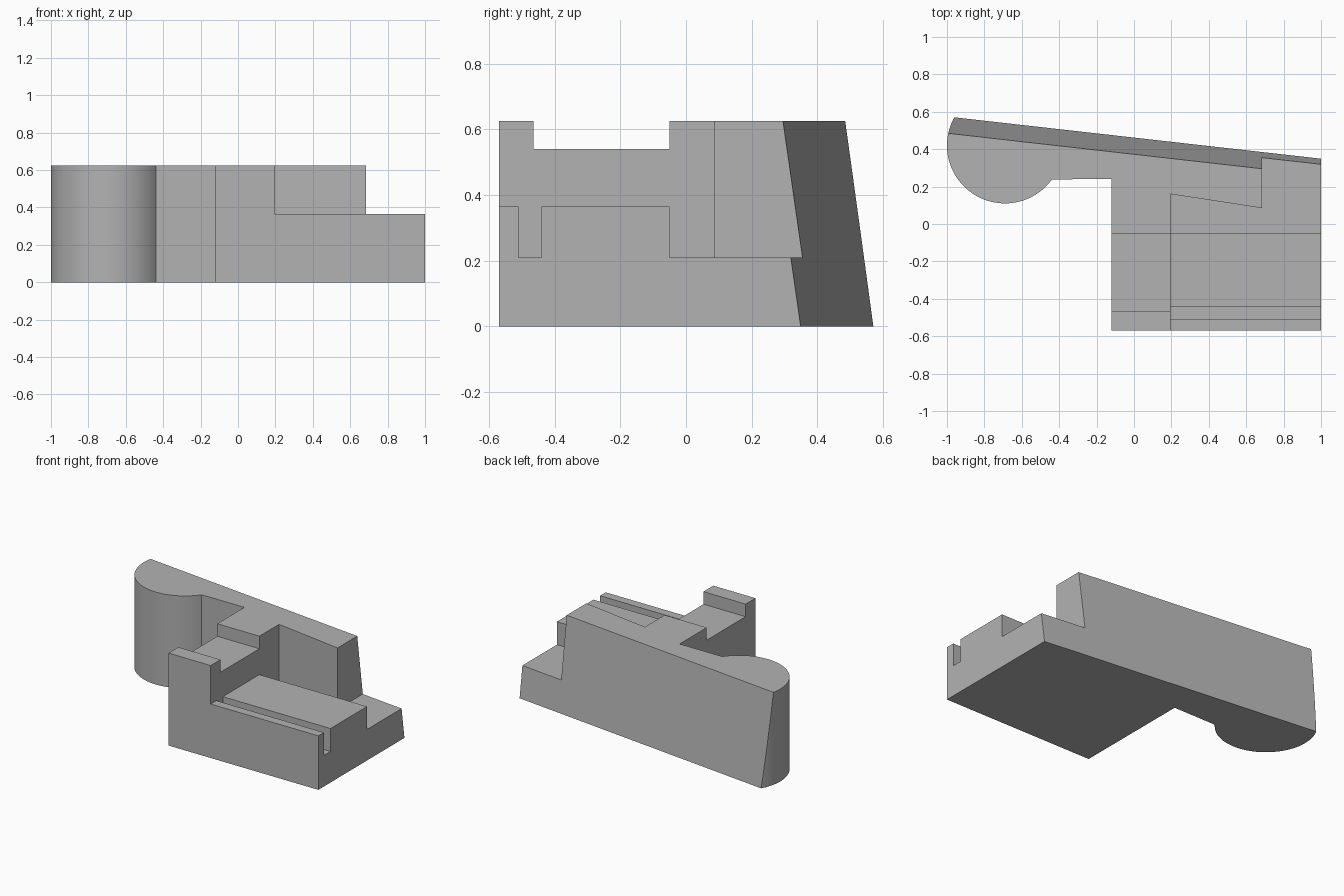
import bpy, bmesh, math
from mathutils import Vector

cube = bpy.data.objects.get("Cube")
if cube:
    bpy.data.objects.remove(cube, do_unlink=True)

grey = bpy.data.materials.new("plain grey")
grey.use_nodes = True
colour = (0.45, 0.45, 0.45, 1)
grey.diffuse_color = colour
grey.node_tree.nodes["Principled BSDF"].inputs["Base Color"].default_value = colour

TOP = 0.625


def prism(name, outline, z0, z1, slope=None):
    """Extrude a plan outline upwards; optionally trim it with a plane (point, normal)."""
    bm = bmesh.new()
    base = bm.faces.new([bm.verts.new((x, y, z0)) for x, y in outline])
    ext = bmesh.ops.extrude_face_region(bm, geom=[base])
    verts = [g for g in ext["geom"] if isinstance(g, bmesh.types.BMVert)]
    bmesh.ops.translate(bm, verts=verts, vec=(0, 0, z1 - z0))
    if slope:
        cut = bmesh.ops.bisect_plane(bm, geom=bm.verts[:] + bm.edges[:] + bm.faces[:],
                                     plane_co=slope[0], plane_no=slope[1], clear_outer=True)
        rim = [g for g in cut["geom_cut"] if isinstance(g, bmesh.types.BMEdge)]
        bmesh.ops.contextual_create(bm, geom=rim)
    bmesh.ops.recalc_face_normals(bm, faces=bm.faces[:])
    mesh = bpy.data.meshes.new(name)
    bm.to_mesh(mesh)
    bm.free()
    mesh.materials.append(grey)
    obj = bpy.data.objects.new(name, mesh)
    bpy.context.collection.objects.link(obj)
    return obj


def rect(x0, x1, y0, y1):
    return [(x0, y0), (x1, y0), (x1, y1), (x0, y1)]


# Full-height body: rounded end, short arm and square block, trimmed by the leaning back
cx, cy, r = -0.69, 0.42, 0.31
start, end, steps = math.atan2(-0.18, 0.25), math.radians(-250), 60
arc = [(cx + r * math.cos(a), cy + r * math.sin(a))
       for a in (start + (end - start) * i / steps for i in range(steps + 1))]
outline = arc + [(1, 0.72), (1, -0.57), (-0.12, -0.57), (-0.12, 0.24)]
back = (Vector((0, 0.462, 0)), Vector((0.1128, 1, 0.143)))
body = prism("bracket_body", outline, 0, TOP, back)

# Cutters: low platform, slot, rear floor around the angled wall, saddle in the column
cutters = [
    prism("platform_cutter", rect(0.195, 1.1, -0.7, -0.05), 0.365, 0.8),
    prism("slot_cutter", rect(0.195, 1.1, -0.51, -0.44), 0.21, 0.8),
    prism("rear_floor_cutter", [(0.195, -0.05), (1.1, -0.05), (1.1, 0.8), (0.685, 0.8),
                                (0.685, 0.085), (0.195, 0.16)], 0.21, 0.8),
    prism("saddle_cutter", rect(-0.3, 0.3, -0.465, -0.05), 0.54, 0.8),
]

bpy.ops.object.select_all(action='DESELECT')
bpy.context.view_layer.objects.active = body
body.select_set(True)
for cutter in cutters:
    cutter.hide_render = True
    mod = body.modifiers.new(cutter.name, 'BOOLEAN')
    mod.operation = 'DIFFERENCE'
    mod.solver = 'EXACT'
    mod.object = cutter
    bpy.ops.object.modifier_apply(modifier=mod.name)
    bpy.data.objects.remove(cutter, do_unlink=True)

# Smooth only the rounded end
bpy.ops.object.shade_smooth_by_angle(angle=math.radians(20))
